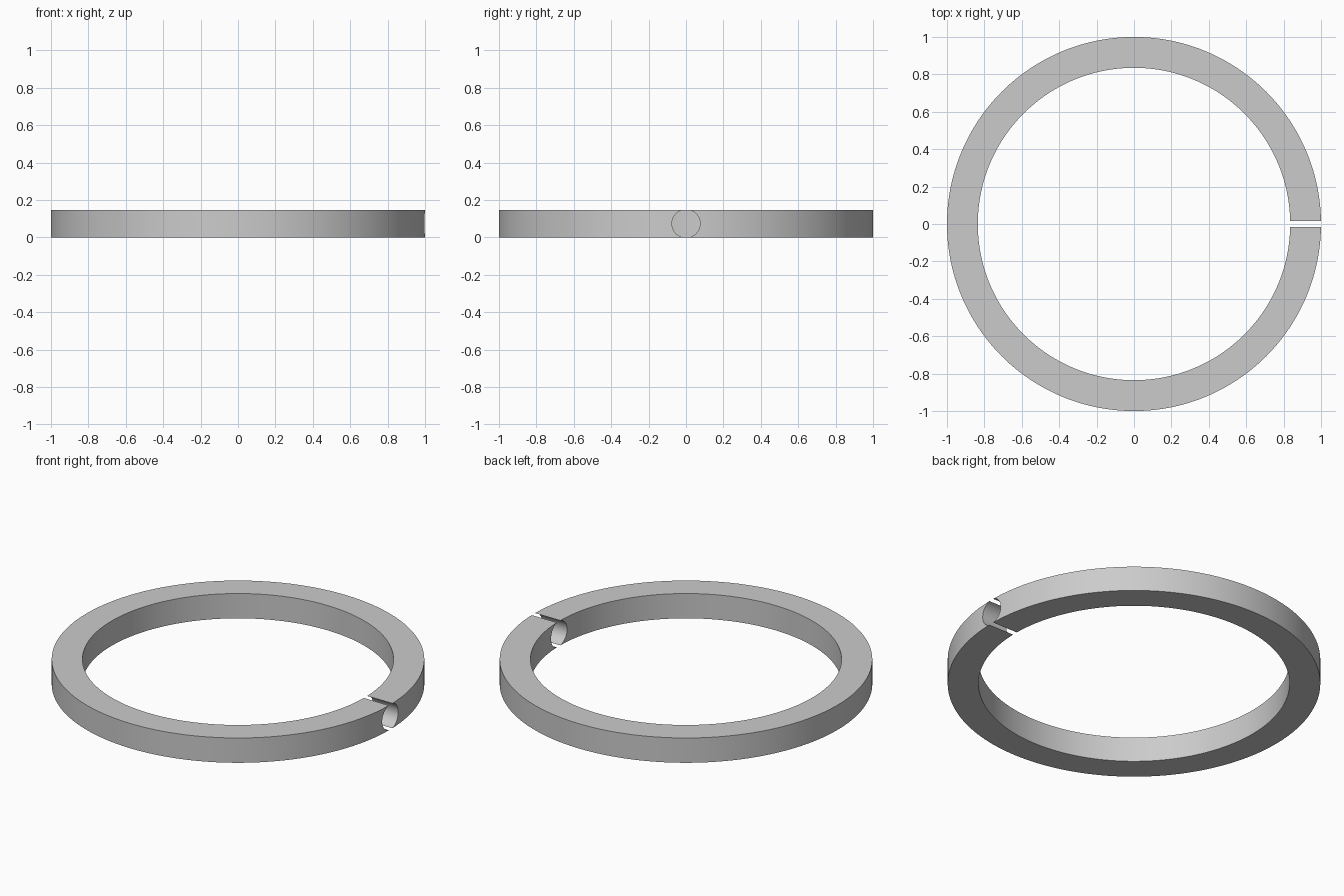
import bpy, bmesh, math

if "Cube" in bpy.data.objects:
    bpy.data.objects.remove(bpy.data.objects["Cube"])

OUTER, INNER, HEIGHT = 1.0, 0.835, 0.147
HOLE_R = 0.0752   # slightly over half the height, so the hole splits the ring
SEGMENTS = 192

# Flat ring: spin a rectangular section about z
bm = bmesh.new()
section = [(INNER, 0), (OUTER, 0), (OUTER, HEIGHT), (INNER, HEIGHT)]
verts = [bm.verts.new((x, 0, z)) for x, z in section]
edges = [bm.edges.new((verts[i], verts[(i + 1) % 4])) for i in range(4)]
bmesh.ops.spin(bm, geom=verts + edges, cent=(0, 0, 0), axis=(0, 0, 1),
               angle=math.tau, steps=SEGMENTS, use_merge=False)
bmesh.ops.remove_doubles(bm, verts=bm.verts, dist=1e-5)
bmesh.ops.recalc_face_normals(bm, faces=bm.faces)
mesh = bpy.data.meshes.new("split_ring")
bm.to_mesh(mesh)
bm.free()
ring = bpy.data.objects.new("split_ring", mesh)
bpy.context.collection.objects.link(ring)

# Radial hole on the +x side
bpy.ops.mesh.primitive_cylinder_add(vertices=96, radius=HOLE_R, depth=0.6,
                                    location=(0.92, 0, HEIGHT / 2),
                                    rotation=(0, math.pi / 2, 0))
cutter = bpy.context.object
cutter.name = "hole_cutter"
cutter.hide_render = True

cut = ring.modifiers.new("radial_hole", 'BOOLEAN')
cut.operation = 'DIFFERENCE'
cut.solver = 'EXACT'
cut.object = cutter

bpy.ops.object.select_all(action='DESELECT')
ring.select_set(True)
bpy.context.view_layer.objects.active = ring
bpy.ops.object.modifier_apply(modifier=cut.name)
bpy.data.objects.remove(cutter)

# Smooth curved walls, crisp rims
bpy.ops.object.shade_smooth_by_angle(angle=math.radians(30))
